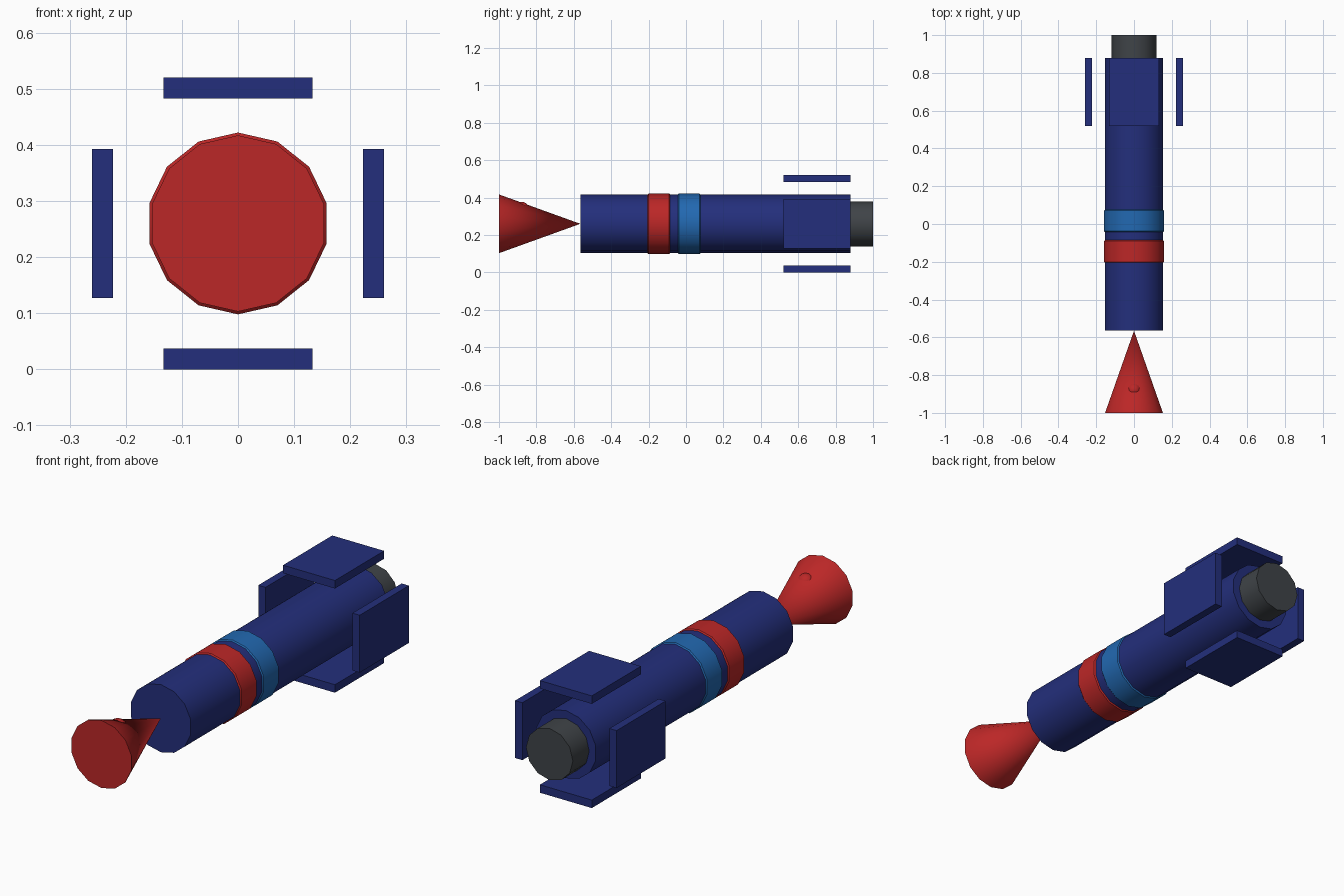
import bpy, bmesh, math
from mathutils import Matrix

if "Cube" in bpy.data.objects:
    bpy.data.objects.remove(bpy.data.objects["Cube"])

CZ = 0.26  # height of the long axis


def material(name, rgb):
    m = bpy.data.materials.new(name)
    m.diffuse_color = (*rgb, 1)
    m.use_nodes = True
    m.node_tree.nodes["Principled BSDF"].inputs["Base Color"].default_value = m.diffuse_color
    return m


navy = material("navy", (0.017, 0.028, 0.2))
red = material("red", (0.5, 0.02, 0.02))
blue = material("bright blue", (0.016, 0.14, 0.44))
grey = material("dark grey", (0.05, 0.057, 0.064))


def finish(name, bm, mat, smooth=True):
    bmesh.ops.recalc_face_normals(bm, faces=bm.faces)
    me = bpy.data.meshes.new(name)
    bm.to_mesh(me)
    bm.free()
    me.materials.append(mat)
    ob = bpy.data.objects.new(name, me)
    bpy.context.collection.objects.link(ob)
    if smooth:
        bpy.ops.object.select_all(action='DESELECT')
        ob.select_set(True)
        bpy.context.view_layer.objects.active = ob
        bpy.ops.object.shade_smooth_by_angle(angle=math.radians(35))
    return ob


def lathe(name, profile, mat, sides=14):
    """Rings of (y, radius) around the long axis; radius 0 makes a point."""
    bm = bmesh.new()
    rings = []
    for y, r in profile:
        n = sides if r > 0 else 1
        rings.append([bm.verts.new((r * math.sin(math.tau * i / n), y,
                                    CZ + r * math.cos(math.tau * i / n))) for i in range(n)])
    for a, b in zip(rings, rings[1:]):
        for i in range(sides):
            j = (i + 1) % sides
            if len(b) == 1:
                bm.faces.new((a[i], a[j], b[0]))
            else:
                bm.faces.new((a[i], a[j], b[j], b[i]))
    for ring in (rings[0], rings[-1]):
        if len(ring) > 1:
            bm.faces.new(ring)
    return finish(name, bm, mat)


# Main tube, reversed nose cone and tail nozzle
lathe("body", [(-0.565, 0.157), (0.88, 0.157)], navy)
lathe("nose_cone", [(-1.0, 0.157), (-0.565, 0)], red)
lathe("nozzle", [(0.87, 0.12), (1.0, 0.12)], grey, 12)

# Raised bands with slightly eased edges
for name, y, mat in (("red_band", -0.145, red), ("blue_band", 0.017, blue)):
    lathe(name, [(y - 0.06, 0.157), (y - 0.055, 0.162),
                 (y + 0.055, 0.162), (y + 0.06, 0.157)], mat)

# Small stud on the nose cone
bm = bmesh.new()
bmesh.ops.create_uvsphere(bm, u_segments=16, v_segments=10, radius=0.04,
                          matrix=Matrix.Translation((0, -0.88, 0.338)))
finish("nose_stud", bm, red)

# Four floating tail plates
for i, side in enumerate(("top", "right", "bottom", "left")):
    bm = bmesh.new()
    bmesh.ops.create_cube(bm, size=1, matrix=(
        Matrix.Translation((0, 0.7, CZ)) @ Matrix.Rotation(i * math.pi / 2, 4, 'Y')
        @ Matrix.Translation((0, 0, 0.2415)) @ Matrix.Diagonal((0.266, 0.36, 0.037, 1))))
    finish(side + "_fin", bm, navy, smooth=False)
